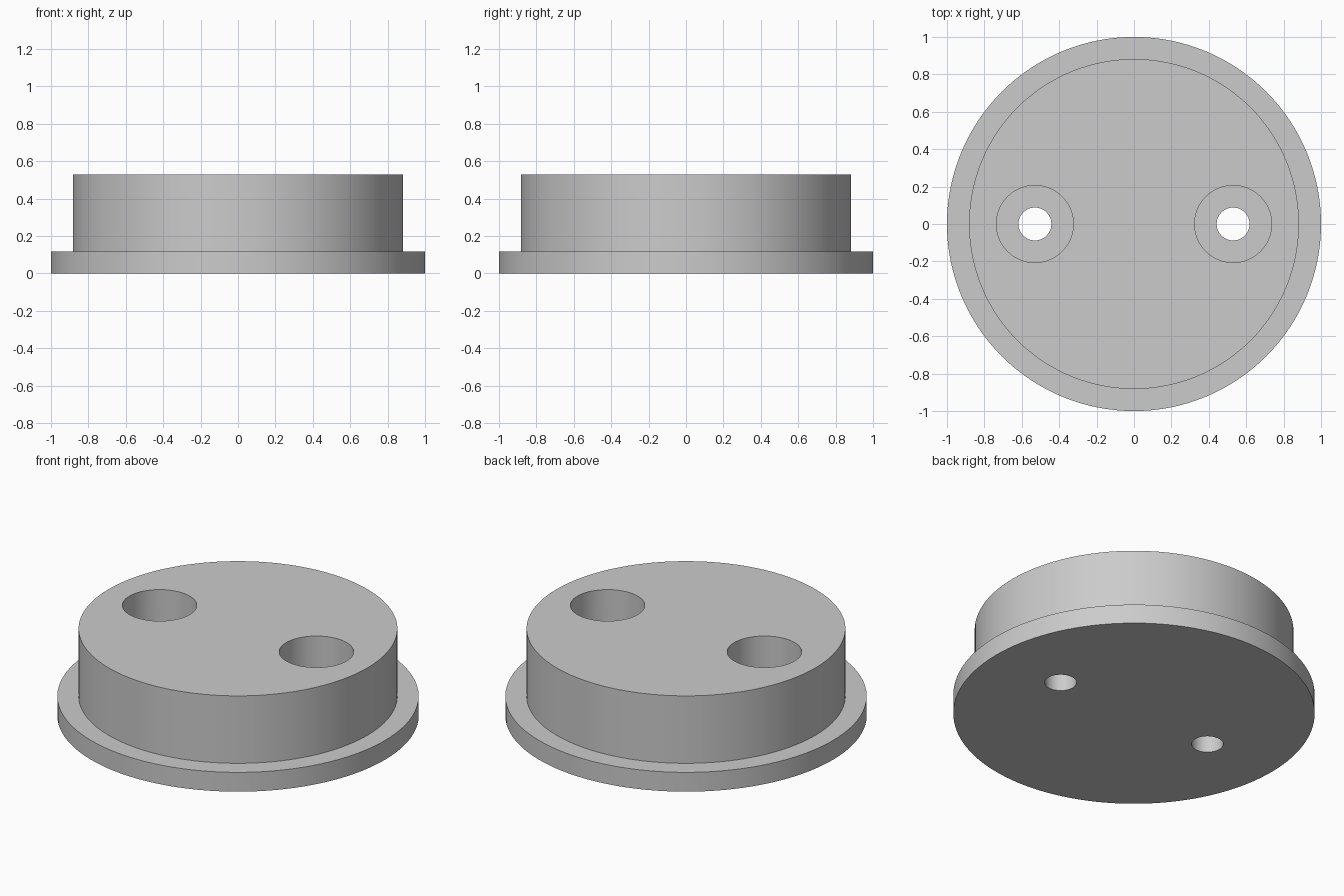
import bpy
import bmesh
import math
from mathutils import Matrix

cube = bpy.data.objects.get("Cube")
if cube:
    bpy.data.objects.remove(cube, do_unlink=True)

grey = bpy.data.materials.new("plain grey")
grey.use_nodes = True
colour = (0.6, 0.6, 0.6, 1)
grey.diffuse_color = colour
grey.node_tree.nodes["Principled BSDF"].inputs["Base Color"].default_value = colour


def turned(name, profile, sides, x=0):
    """Solid of revolution from (radius, height) points that start and end on the axis."""
    bm = bmesh.new()
    verts = [bm.verts.new((r, 0, z)) for r, z in profile]
    edges = [bm.edges.new(pair) for pair in zip(verts, verts[1:])]
    bmesh.ops.spin(bm, geom=verts + edges, cent=(0, 0, 0), axis=(0, 0, 1),
                   angle=math.tau, steps=sides, use_duplicate=False)
    bmesh.ops.remove_doubles(bm, verts=bm.verts, dist=0.0001)
    bmesh.ops.recalc_face_normals(bm, faces=bm.faces)
    bmesh.ops.transform(bm, matrix=Matrix.Translation((x, 0, 0)), verts=bm.verts)
    mesh = bpy.data.meshes.new(name)
    bm.to_mesh(mesh)
    bm.free()
    mesh.materials.append(grey)
    obj = bpy.data.objects.new(name, mesh)
    bpy.context.collection.objects.link(obj)
    return obj


# Stepped round body with a thin flange at its base
flange_top, body_top = 0.118, 0.53
body = turned("flanged_body", [(0, 0), (1, 0), (1, flange_top), (0.882, flange_top),
                               (0.882, body_top), (0, body_top)], 128)
bpy.context.view_layer.objects.active = body
body.select_set(True)

# Counterbored screw holes, one on each side
seat = 0.176
for side, x in (("left", 0.53), ("right", -0.53)):
    cutter = turned(side + "_hole_cutter", [(0, -0.1), (0.088, -0.1), (0.088, seat),
                                            (0.206, seat), (0.206, 0.7), (0, 0.7)], 64, x)
    cutter.hide_render = True
    cut = body.modifiers.new(side + " hole", "BOOLEAN")
    cut.operation = "DIFFERENCE"
    cut.solver = "EXACT"
    cut.object = cutter
    bpy.ops.object.modifier_apply(modifier=cut.name)
    bpy.data.objects.remove(cutter, do_unlink=True)

bpy.ops.object.shade_smooth_by_angle(angle=math.radians(30))
